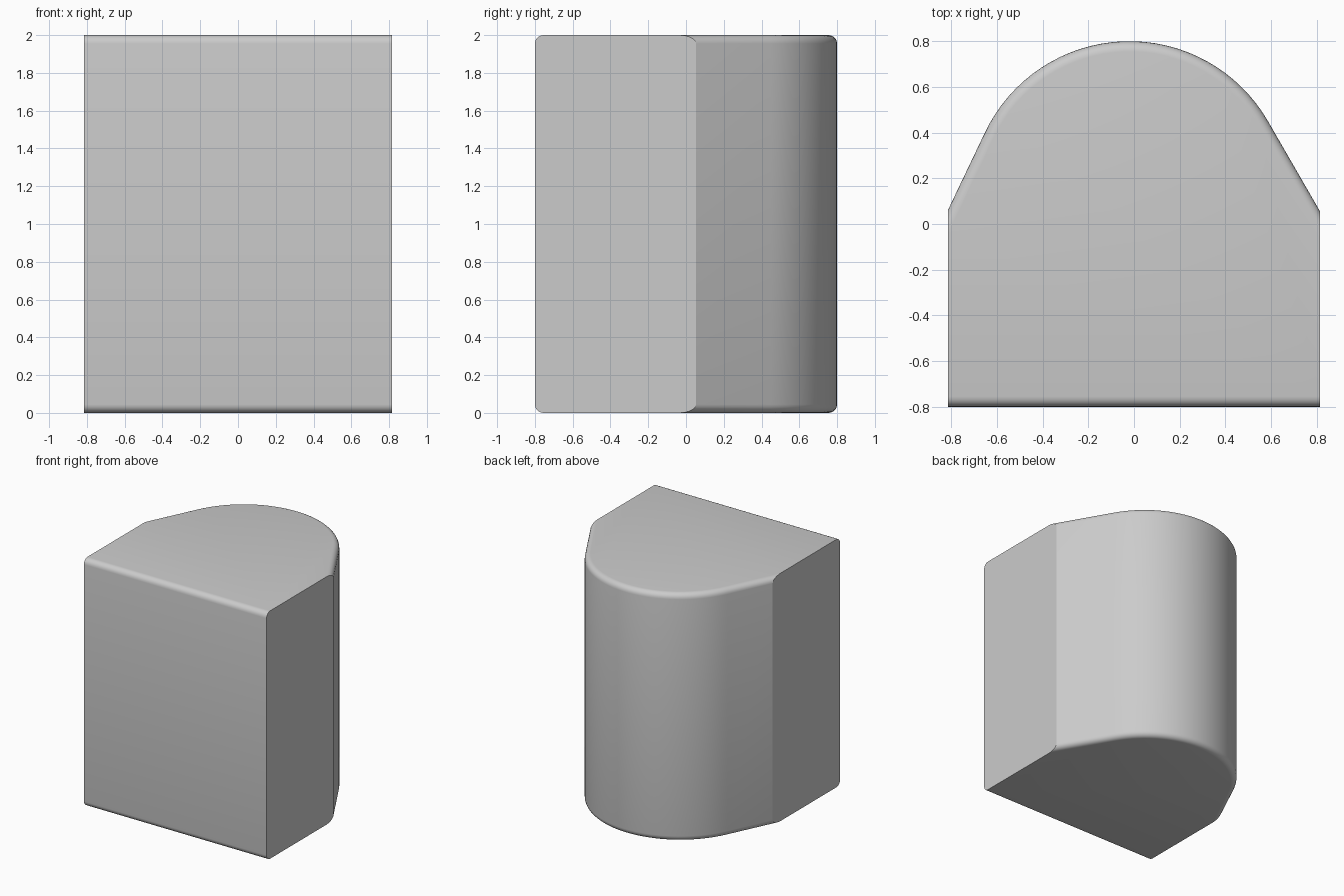
import bpy, bmesh
from math import sin, cos, radians

if "Cube" in bpy.data.objects:
    bpy.data.objects.remove(bpy.data.objects["Cube"])

HALF_W, FRONT, HEIGHT, FILLET = 0.815, -0.8, 2.0, 0.045
CX, CY, R = -0.02, 0.10, 0.70      # rounded back
A0, A1, STEPS = 30.0, 154.5, 32    # arc ends, where the slanted sides are tangent


def arc_point(deg):
    a = radians(deg)
    return CX + R * cos(a), CY + R * sin(a)


def tangent_at_front(deg):
    """Where the tangent line leaving the arc reaches the front plane."""
    x, y = arc_point(deg)
    a = radians(deg)
    return x + (y - FRONT) * sin(a) / cos(a), FRONT


# Oversized outline: front line, slanted sides, rounded back
outline = [tangent_at_front(A1), tangent_at_front(A0)]
outline += [arc_point(A0 + (A1 - A0) * i / STEPS) for i in range(STEPS + 1)]

# Extrude to full height
bm = bmesh.new()
base = bm.faces.new([bm.verts.new((x, y, 0)) for x, y in outline])
ext = bmesh.ops.extrude_face_region(bm, geom=[base], use_keep_orig=True)
top = [g for g in ext["geom"] if isinstance(g, bmesh.types.BMVert)]
bmesh.ops.translate(bm, verts=top, vec=(0, 0, HEIGHT))
bmesh.ops.recalc_face_normals(bm, faces=bm.faces)

# Round the top and bottom rims
rims = [e for e in bm.edges if abs(e.verts[0].co.z - e.verts[1].co.z) < 1e-5]
bmesh.ops.bevel(bm, geom=rims, offset=FILLET, segments=5, profile=0.5, affect='EDGES')

# Slice both sides flat, leaving sharp unrounded side faces
for s in (-1, 1):
    cut = bmesh.ops.bisect_plane(bm, geom=bm.verts[:] + bm.edges[:] + bm.faces[:],
                                 plane_co=(s * HALF_W, 0, 0), plane_no=(s, 0, 0),
                                 clear_outer=True)
    edges = [g for g in cut["geom_cut"] if isinstance(g, bmesh.types.BMEdge)]
    bmesh.ops.contextual_create(bm, geom=edges)
bmesh.ops.recalc_face_normals(bm, faces=bm.faces)

mesh = bpy.data.meshes.new("rounded_back_block")
bm.to_mesh(mesh)
bm.free()
block = bpy.data.objects.new("rounded_back_block", mesh)
bpy.context.collection.objects.link(block)
bpy.context.view_layer.objects.active = block
block.select_set(True)
bpy.ops.object.shade_smooth_by_angle(angle=radians(25))
